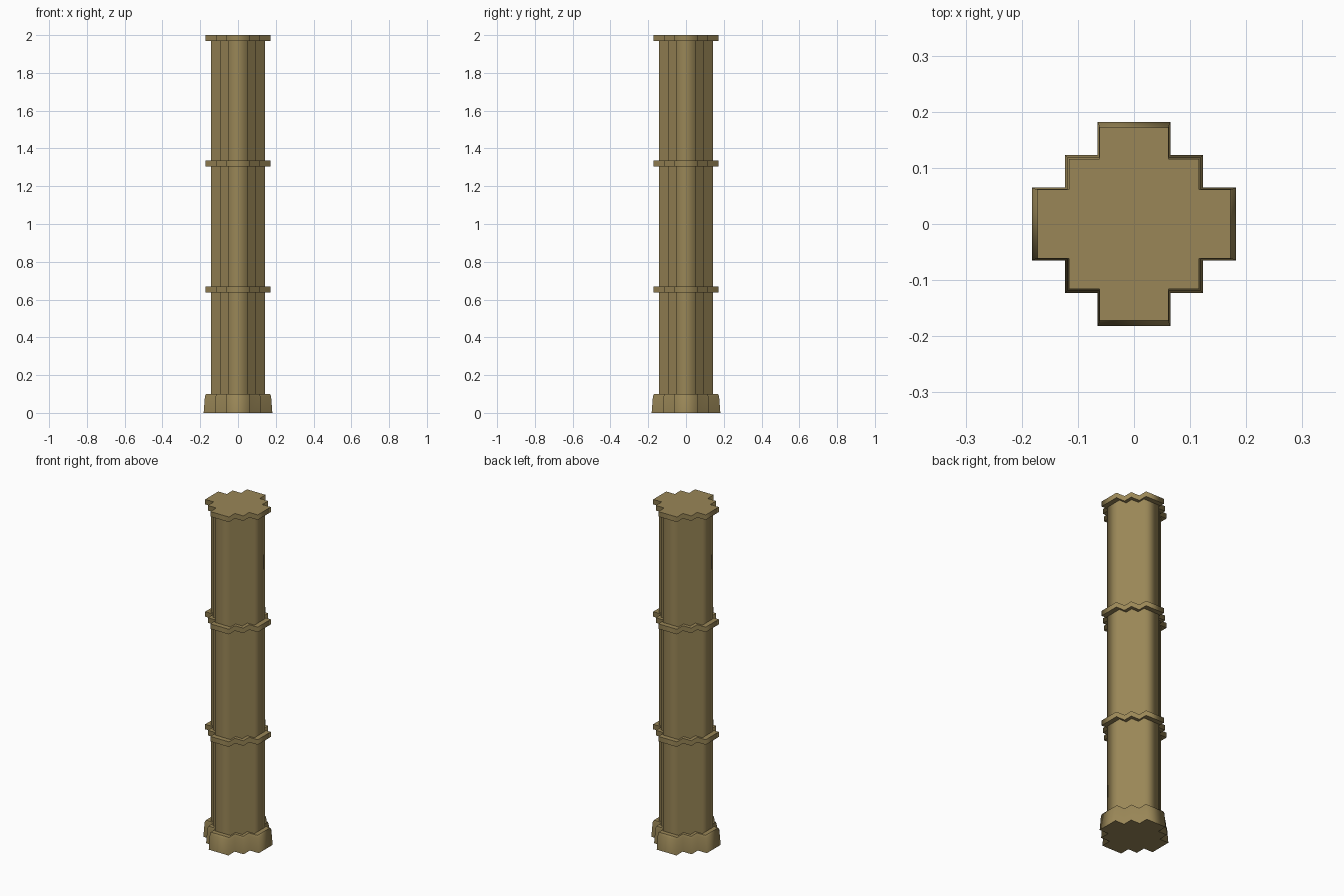
import bpy, bmesh

cube = bpy.data.objects.get("Cube")
if cube:
    bpy.data.objects.remove(cube, do_unlink=True)

stone = bpy.data.materials.new("sandy_brown_stone")
COLOUR = (0.32, 0.24, 0.095, 1)
stone.diffuse_color = COLOUR
stone.use_nodes = True
stone.node_tree.nodes["Principled BSDF"].inputs["Base Color"].default_value = COLOUR

# Stepped cross outline: one quadrant as fractions of the arm length
QUADRANT = [(1, 0.355), (0.68, 0.355), (0.68, 0.68), (0.355, 0.68), (0.355, 1)]
QUADRANT = [(1, 0.355), (0.675, 0.355), (0.675, 0.675), (0.355, 0.675), (0.355, 1)]


def cross_outline(reach):
    """Turn the quadrant around the axis to make the closed outline."""
    points, quarter = [], QUADRANT
    for _ in range(4):
        points += [(x * reach, y * reach) for x, y in quarter]
        quarter = [(-y, x) for x, y in quarter]
    return points


def stepped_solid(name, levels):
    """Loft the cross through (reach, height) levels, soft sides and crisp ends."""
    bm = bmesh.new()
    rings = [[bm.verts.new((x, y, z)) for x, y in cross_outline(reach)]
             for reach, z in levels]
    for low, high in zip(rings, rings[1:]):
        for i in range(len(low)):
            j = (i + 1) % len(low)
            bm.faces.new((low[i], low[j], high[j], high[i])).smooth = True
    for cap in (bm.faces.new(rings[0][::-1]), bm.faces.new(rings[-1])):
        for edge in cap.edges:
            edge.smooth = False
    mesh = bpy.data.meshes.new(name)
    bm.to_mesh(mesh)
    bm.free()
    mesh.materials.append(stone)
    obj = bpy.data.objects.new(name, mesh)
    bpy.context.collection.objects.link(obj)
    return obj


# Tapered foot with a small chamfer on its upper rim
stepped_solid("base", [(0.182, 0), (0.175, 0.088), (0.169, 0.1)])

# Main shaft
stepped_solid("shaft", [(0.143, 0.09), (0.143, 1.98)])

# Two thin bands and the matching cap
for name, top in (("lower_band", 0.668), ("upper_band", 1.335), ("cap", 2.0)):
    stepped_solid(name, [(0.172, top - 0.03), (0.172, top)])
